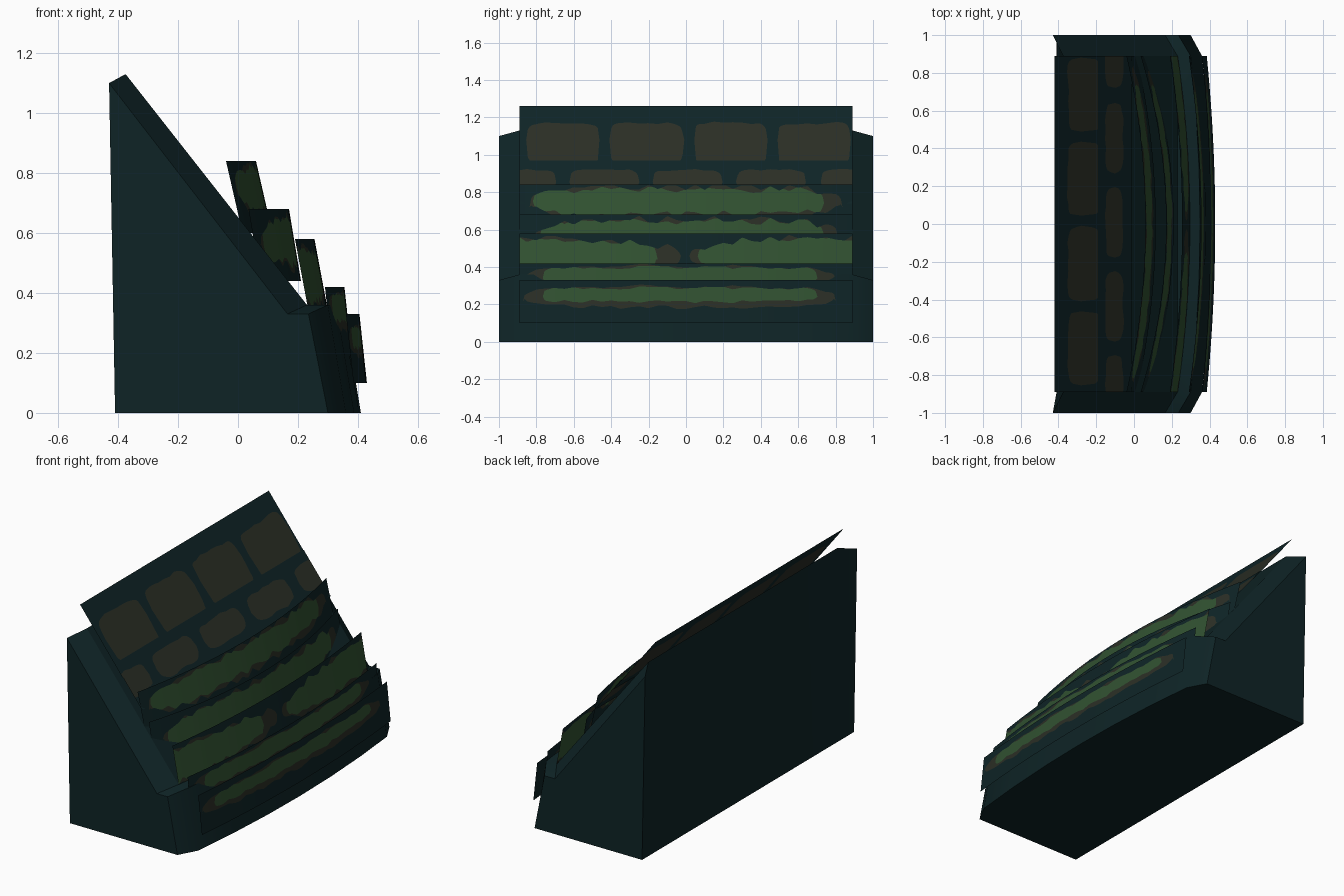
import bpy, bmesh, math, random

if "Cube" in bpy.data.objects:
    bpy.data.objects.remove(bpy.data.objects["Cube"])

def material(name, rgb):
    m = bpy.data.materials.new(name)
    m.diffuse_color = (*rgb, 1)
    m.use_nodes = True
    m.node_tree.nodes["Principled BSDF"].inputs["Base Color"].default_value = m.diffuse_color
    return m

MATS = [material("dark teal", (0.0045, 0.0175, 0.0195)),
        material("olive stone", (0.024, 0.028, 0.019)),
        material("moss green", (0.031, 0.084, 0.031))]

def finish(name, bm, angle=30):
    me = bpy.data.meshes.new(name)
    bm.to_mesh(me)
    bm.free()
    for m in MATS:
        me.materials.append(m)
    ob = bpy.data.objects.new(name, me)
    bpy.context.collection.objects.link(ob)
    bpy.ops.object.select_all(action='DESELECT')
    ob.select_set(True)
    bpy.context.view_layer.objects.active = ob
    bpy.ops.object.shade_smooth_by_angle(angle=math.radians(angle))

# sloping bank: cross-sections lofted along y, bowed at the front
def section(y):
    if abs(y) == 1:
        pts = [(-.41, 0), (.30, 0), (.235, .33), (.165, .33), (-.43, 1.10)]
    else:
        b = .05 * (1 - (y / .89) ** 2)
        pts = [(-.41, 0), (.36 + b, 0), (.30 + b, .36), (.23, .36), (-.375, 1.13)]
    return [(x, y, z) for x, z in pts]

bm = bmesh.new()
rings = [[bm.verts.new(p) for p in section(y)] for y in (-1, -.89, -.6, -.3, 0, .3, .6, .89, 1)]
for a, b in zip(rings, rings[1:]):
    for i in range(5):
        j = (i + 1) % 5
        bm.faces.new((a[i], a[j], b[j], b[i]))
bm.faces.new(rings[0])
bm.faces.new(rings[-1])
bmesh.ops.recalc_face_normals(bm, faces=bm.faces)
finish("bank", bm)

# ragged outline: smoothed random offsets along y
def ragged(seed, amp):
    rng = random.Random(seed)
    vals = [rng.uniform(-amp, amp) for _ in range(50)]
    def f(y):
        t = (y + 1) / .05
        i = int(t)
        return vals[i] + (vals[i + 1] - vals[i]) * (t - i)
    return f

# height range of a rounded patch at y: patch = (centre, half width, low, high, squareness)
def span(patch, y):
    c, h, lo, hi, n = patch
    t = abs(y - c) / h
    if t >= 1:
        return None
    k = (1 - t ** n) ** (1 / n)
    m = (lo + hi) / 2
    return m + (lo - m) * k, m + (hi - m) * k

def find(patches, y, low_noise, high_noise):
    for p in patches:
        s = span(p, y)
        if s:
            w = min(1, (s[1] - s[0]) / .08)
            return s[0] + low_noise(y) * w, s[1] + high_noise(y) * w
    return None

# bowed leaning sheet, split in every column at the patch outlines
def sheet(name, z0, z1, x0, x1, bow, stones, moss, seed, amp, cols=200):
    bm = bmesh.new()
    noise = [ragged(seed + i, amp) for i in range(4)]
    columns = []
    for j in range(cols + 1):
        y = -.89 + 1.78 * j / cols
        mid = (z0 + z1) / 2
        s = find(stones, y, noise[0], noise[1]) or (mid, mid)
        g = find(moss, y, noise[2], noise[3])
        if not g:
            g = ((s[0] + s[1]) / 2,) * 2
        s = [min(max(v, z0 + .004), z1 - .004) for v in s]
        g = [min(max(v, s[0]), s[1]) for v in g]
        col = []
        for z in (z0, s[0], g[0], g[1], s[1], z1):
            x = x0 + (x1 - x0) * (z - z0) / (z1 - z0) + bow * (1 - (y / .89) ** 2)
            col.append(bm.verts.new((x, y, z)))
        columns.append(col)
    for a, b in zip(columns, columns[1:]):
        for i, mat in enumerate((0, 1, 2, 1, 0)):
            if a[i + 1].co.z - a[i].co.z + b[i + 1].co.z - b[i].co.z < 1e-5:
                continue
            f = bm.faces.new((a[i], b[i], b[i + 1], a[i + 1]))
            f.material_index = mat
    bmesh.ops.remove_doubles(bm, verts=bm.verts, dist=1e-5)
    finish(name, bm)

# five overlapping moss layers, lowest first
def moss_strip(lo, hi):
    return ([(-.035, .83, lo - .03, hi + .008, 3)], [(-.035, .73, lo, hi, 6)])

sheet("moss_layer_1", .10, .33, .385, .36, .045, *moss_strip(.215, .288), 1, .010)
sheet("moss_layer_2", .19, .42, .315, .29, .065, *moss_strip(.305, .398), 1, .010)
sheet("moss_layer_3", .34, .58, .235, .19, .065,
      [(-.95, .92, .35, .555, 2.5), (.95, .93, .35, .56, 2.5)],
      [(-.95, .79, .37, .55, 4), (.95, .88, .37, .555, 4)], 20, .020)
sheet("moss_layer_4", .44, .68, .075, .035, .135,
      [(0, .81, .48, .655, 3)], [(-.025, .755, .50, .645, 8)], 30, .020)
sheet("moss_layer_5", .60, .84, .015, -.04, .10,
      [(0, .83, .66, .83, 3)], [(-.04, .77, .685, .815, 8)], 40, .020)

# two flat rows of stones on the upper slope
sheet("stone_row_lower", .74, .97, -.01, -.19, 0,
      [(c, .183, .80, .92, 4) for c in (-.88, -.437, .008, .457, .905)], [], 50, .006)
sheet("stone_row_upper", .90, 1.26, -.14, -.42, 0,
      [(c, .193, .95, 1.17, 6) for c in (-.657, -.21, .238, .683)], [], 60, .008)
